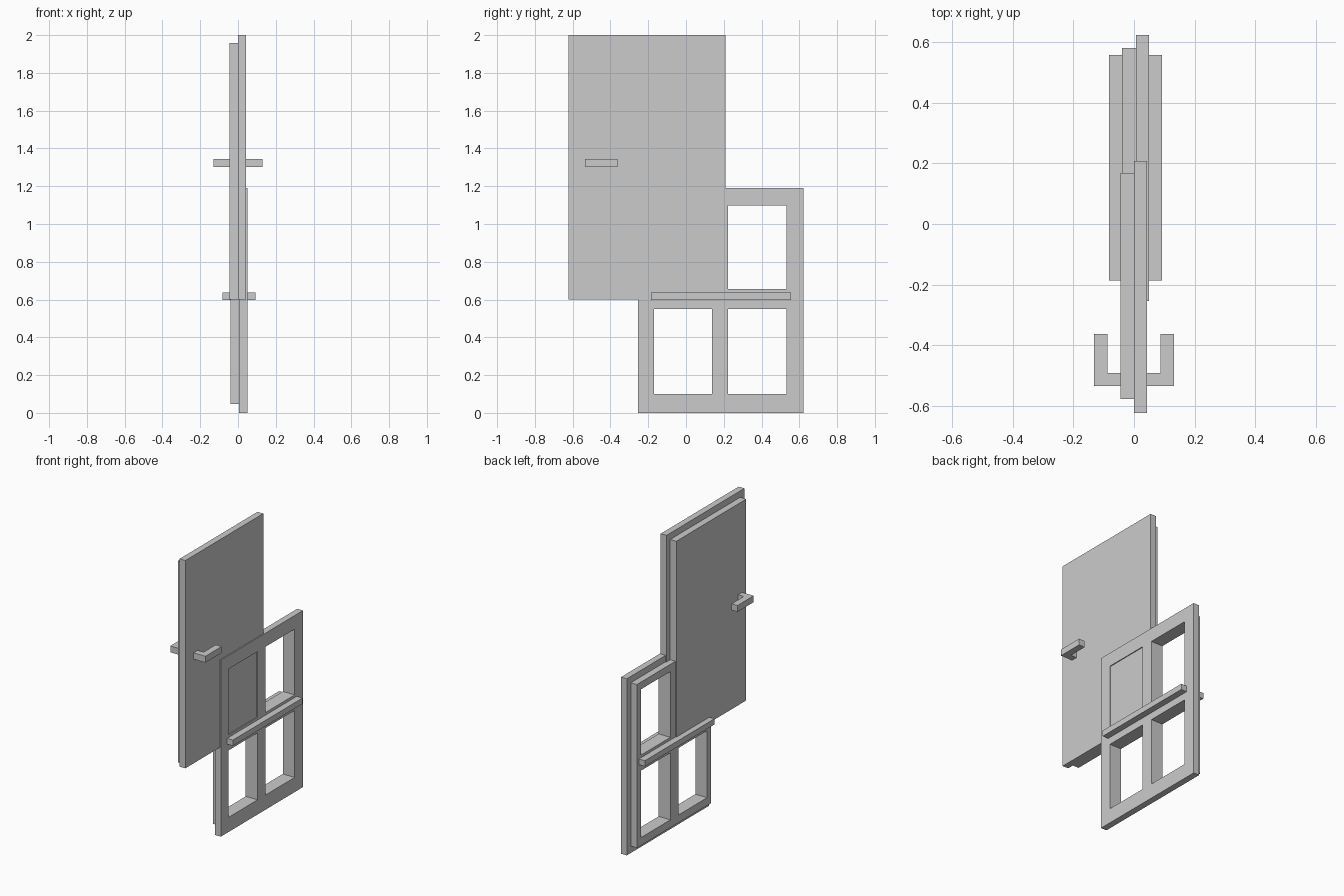
import bpy, bmesh

if "Cube" in bpy.data.objects:
    bpy.data.objects.remove(bpy.data.objects["Cube"])


def slab(name, x0, x1, ys, zs, holes=()):
    """Flat grid in the YZ plane, without the hole cells, extruded along x."""
    bm = bmesh.new()
    grid = [[bm.verts.new((x0, y, z)) for z in zs] for y in ys]
    faces = []
    for i in range(len(ys) - 1):
        for j in range(len(zs) - 1):
            if (i, j) not in holes:
                faces.append(bm.faces.new((grid[i][j], grid[i + 1][j],
                                           grid[i + 1][j + 1], grid[i][j + 1])))
    ext = bmesh.ops.extrude_face_region(bm, geom=faces, use_keep_orig=True)
    moved = [g for g in ext["geom"] if isinstance(g, bmesh.types.BMVert)]
    bmesh.ops.translate(bm, verts=moved, vec=(x1 - x0, 0, 0))
    return finish(name, bm)


def finish(name, bm):
    bmesh.ops.recalc_face_normals(bm, faces=bm.faces)
    mesh = bpy.data.meshes.new(name)
    bm.to_mesh(mesh)
    bm.free()
    obj = bpy.data.objects.new(name, mesh)
    bpy.context.collection.objects.link(obj)
    return obj


def handle(name, side, x_in):
    """L-shaped lever drawn in plan and extruded upwards."""
    outline = [(x_in, -0.534), (0.131, -0.534), (0.131, -0.362),
               (0.087, -0.362), (0.087, -0.491), (x_in, -0.491)]
    bm = bmesh.new()
    face = bm.faces.new([bm.verts.new((side * x, y, 1.302)) for x, y in outline])
    ext = bmesh.ops.extrude_face_region(bm, geom=[face], use_keep_orig=True)
    moved = [g for g in ext["geom"] if isinstance(g, bmesh.types.BMVert)]
    bmesh.ops.translate(bm, verts=moved, vec=(0, 0, 0.043))
    return finish(name, bm)


# Solid upper door leaf: outer board and smaller rebated board behind it
slab("upper_leaf_outer", 0.0, 0.043, (-0.622, 0.208), (0.6, 2.0))
slab("upper_leaf_inner", -0.045, 0.0, (-0.577, 0.168), (0.6, 1.957))

# Lower frame with four openings, in two layers
holes = {(1, 1), (3, 1), (1, 3), (3, 3)}
y_mid = (-0.169, 0.138, 0.222, 0.533)
z_mid = (0.099, 0.55, 0.655, 1.098)
slab("lower_frame_outer", 0.006, 0.049, (-0.253, *y_mid, 0.622), (0.0, *z_mid, 1.19), holes)
slab("lower_frame_inner", -0.039, 0.006, (-0.209, *y_mid, 0.579), (0.046, *z_mid, 1.147), holes)

# Push bars and lever handles on both sides
slab("push_bar_front", 0.049, 0.092, (-0.186, 0.556), (0.598, 0.637))
slab("push_bar_back", -0.083, -0.039, (-0.186, 0.556), (0.598, 0.637))
handle("lever_handle_front", 1, 0.043)
handle("lever_handle_back", -1, 0.045)
